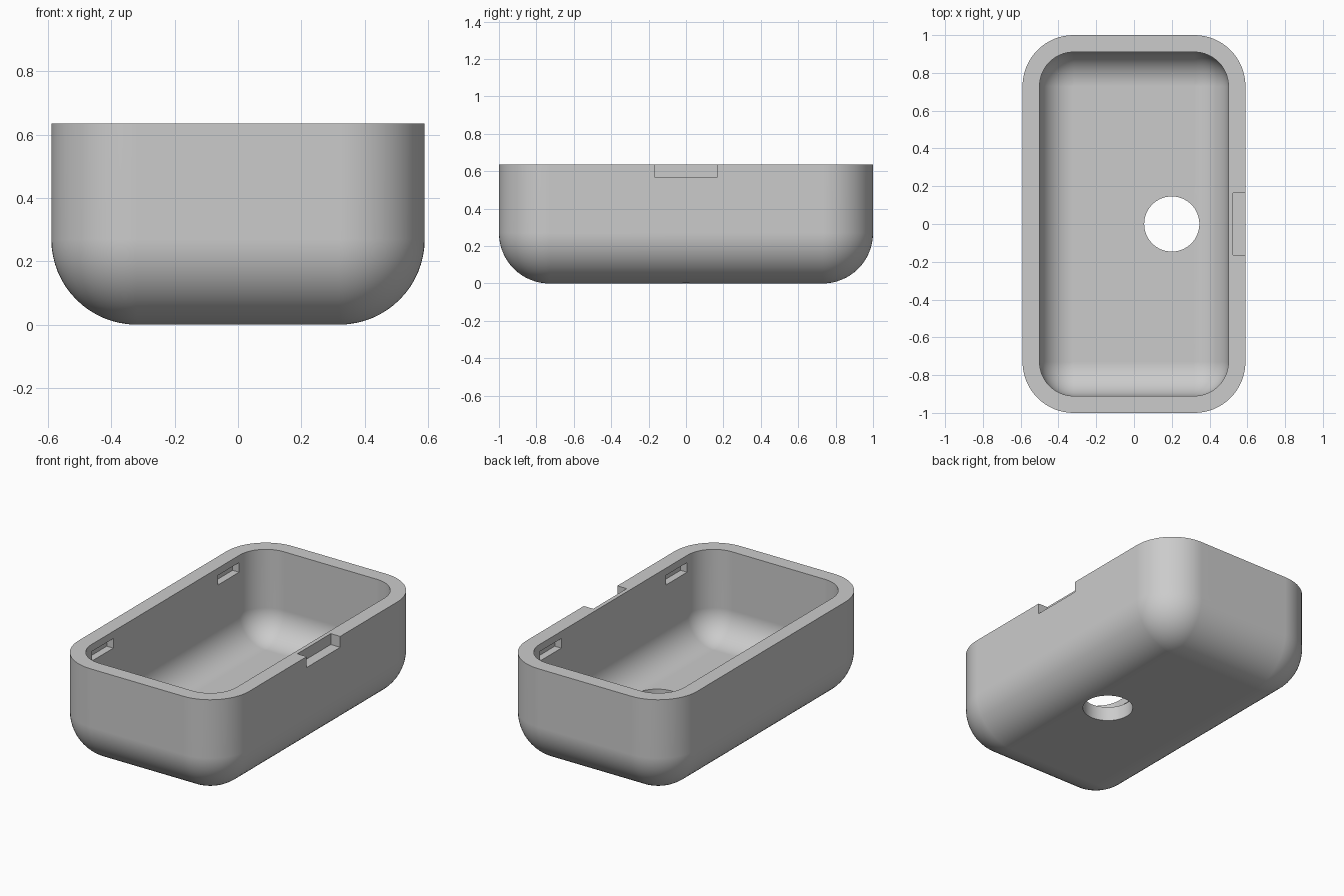
import bpy, bmesh
from math import sin, cos, pi

if "Cube" in bpy.data.objects:
    bpy.data.objects.remove(bpy.data.objects["Cube"])

HX, HY, H = 0.59, 1.0, 0.635      # outer half sizes and height
R, WALL = 0.27, 0.09              # outer edge radius, wall thickness
SEG = 16

grey = bpy.data.materials.new("plain grey")
grey.use_nodes = True
colour = (0.6, 0.6, 0.6, 1)
grey.diffuse_color = colour
grey.node_tree.nodes["Principled BSDF"].inputs["Base Color"].default_value = colour


def ring(bm, cx, cy, r, z):
    """Rounded rectangle of vertices around core corners (cx, cy)."""
    verts = []
    for q, (sx, sy) in enumerate([(1, 1), (-1, 1), (-1, -1), (1, -1)]):
        for i in range(SEG + 1):
            a = (q + i / SEG) * pi / 2
            verts.append(bm.verts.new((sx * cx + r * cos(a), sy * cy + r * sin(a), z)))
    return verts


def bowl_rings(bm, radius, floor):
    """Rings from the floor, round the fillet and up to the rim."""
    cx, cy = HX - R, HY - R
    rings = []
    for i in range(SEG + 1):
        t = i / SEG * pi / 2
        rings.append(ring(bm, cx, cy, radius * sin(t), floor + radius * (1 - cos(t))))
    rings.append(ring(bm, cx, cy, radius, H))
    return rings


# Tray: outer skin, rim and inner skin in one closed shell
bm = bmesh.new()
rings = bowl_rings(bm, R, 0) + bowl_rings(bm, R - WALL, WALL)[::-1]
for a, b in zip(rings, rings[1:]):
    for i in range(len(a)):
        j = (i + 1) % len(a)
        bm.faces.new((a[i], a[j], b[j], b[i]))
for end in (rings[0], rings[-1]):
    bm.faces.new([end[k * (SEG + 1)] for k in range(4)])
bmesh.ops.remove_doubles(bm, verts=bm.verts, dist=0.0001)
bmesh.ops.recalc_face_normals(bm, faces=bm.faces)
mesh = bpy.data.meshes.new("tray")
bm.to_mesh(mesh)
bm.free()
mesh.materials.append(grey)
tray = bpy.data.objects.new("tray", mesh)
bpy.context.collection.objects.link(tray)


def cut(cutter):
    """Subtract the cutter from the tray and remove it."""
    cutter.hide_render = True
    cutter.data.materials.append(grey)
    mod = tray.modifiers.new("cut", 'BOOLEAN')
    mod.operation, mod.solver, mod.object = 'DIFFERENCE', 'EXACT', cutter
    bpy.context.view_layer.objects.active = tray
    bpy.ops.object.modifier_apply(modifier=mod.name)
    bpy.data.objects.remove(cutter)


def cut_box(x, y, z):
    """Cut a box given its (low, high) range on each axis."""
    bpy.ops.mesh.primitive_cube_add(size=1, location=[sum(p) / 2 for p in (x, y, z)])
    box = bpy.context.object
    box.scale = [p[1] - p[0] for p in (x, y, z)]
    bpy.context.view_layer.update()
    cut(box)


# Round hole through the floor
bpy.ops.mesh.primitive_cylinder_add(vertices=64, radius=0.146, depth=0.3, location=(0.2, 0, 0.05))
cut(bpy.context.object)

# Pry notch in the outer edge of the rim
cut_box((0.525, 0.7), (-0.165, 0.165), (0.567, 0.8))

# Four blind snap slots inside the long walls
for sx in (-1, 1):
    for sy in (-1, 1):
        cut_box(sorted((sx * 0.45, sx * 0.545)), (sy * 0.62 - 0.105, sy * 0.62 + 0.105), (0.53, 0.59))

# Smooth fillets with crisp edges
bpy.ops.object.select_all(action='DESELECT')
tray.select_set(True)
bpy.context.view_layer.objects.active = tray
bpy.ops.object.shade_smooth_by_angle(angle=pi / 6)
weighted = tray.modifiers.new("even shading", 'WEIGHTED_NORMAL')
weighted.keep_sharp = True
